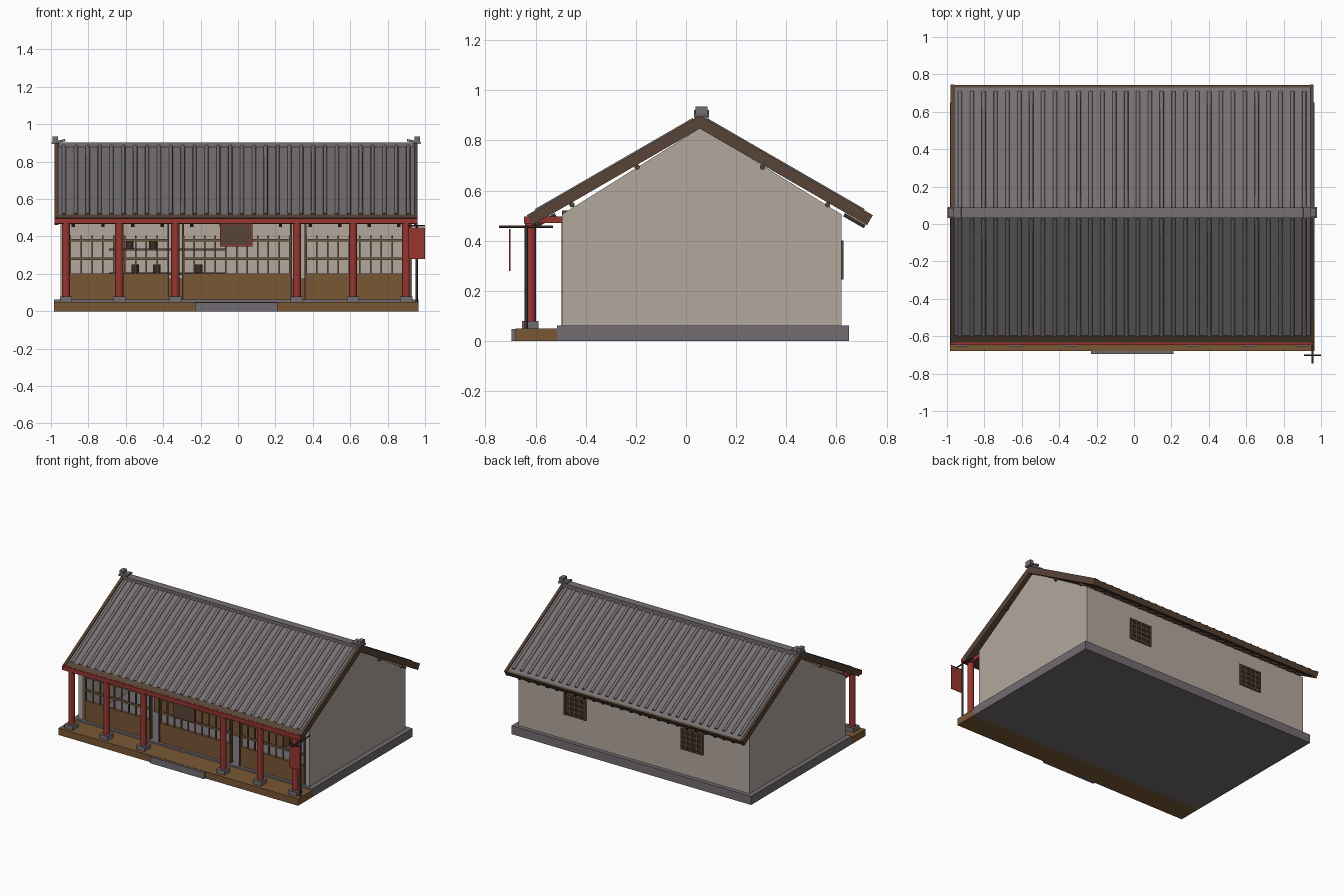
import bpy, math
from mathutils import Matrix, Vector

cube = bpy.data.objects.get("Cube")
if cube:
    bpy.data.objects.remove(cube, do_unlink=True)


def material(name, r, g, b):
    m = bpy.data.materials.new(name)
    m.use_nodes = True
    m.diffuse_color = (r, g, b, 1)
    m.node_tree.nodes["Principled BSDF"].inputs["Base Color"].default_value = (r, g, b, 1)
    return m


PLASTER = material("warm plaster", .45, .39, .34)
TILE = material("grey roof tile", .18, .16, .165)
STONE = material("grey stone", .17, .15, .165)
WOOD = material("brown wood", .19, .095, .035)
LATTICE = material("lattice wood", .17, .105, .05)
DARK = material("dark wood", .095, .057, .037)
BLACK = material("blackened wood", .045, .027, .02)
RED = material("red lacquer", .31, .037, .03)

CX = -0.01                 # house centre line
RIDGE_Y, RIDGE_Z, RUN = 0.055, 0.90, 0.69
PITCH = math.radians(30)
SLOPE = RUN / math.cos(PITCH)


def mesh_object(name, verts, faces, mat):
    me = bpy.data.meshes.new(name)
    me.from_pydata(verts, [], faces)
    me.materials.append(mat)
    ob = bpy.data.objects.new(name, me)
    bpy.context.collection.objects.link(ob)
    return ob


def prism(name, profile, x0, x1, mat):
    """Extrude a (y, z) outline along x."""
    n = len(profile)
    verts = [(x, y, z) for x in (x0, x1) for y, z in profile]
    faces = [tuple(reversed(range(n))), tuple(range(n, 2 * n))]
    faces += [(i, (i + 1) % n, (i + 1) % n + n, i + n) for i in range(n)]
    return mesh_object(name, verts, faces, mat)


def box(name, xs, ys, zs, mat):
    (y0, y1), (z0, z1) = ys, zs
    return prism(name, [(y0, z0), (y1, z0), (y1, z1), (y0, z1)], *xs, mat)


def rod(name, a, b, r, mat, sides=12):
    a, b = Vector(a), Vector(b)
    turn = (b - a).to_track_quat('Z', 'Y').to_matrix()
    ring = [turn @ Vector((r * math.cos(t), r * math.sin(t), 0))
            for t in (2 * math.pi * i / sides for i in range(sides))]
    faces = [tuple(reversed(range(sides))), tuple(range(sides, 2 * sides))]
    faces += [(i, (i + 1) % sides, (i + 1) % sides + sides, i + sides) for i in range(sides)]
    ob = mesh_object(name, [a + v for v in ring] + [b + v for v in ring], faces, mat)
    for f in ob.data.polygons:
        f.use_smooth = len(f.vertices) == 4
    return ob


def on_slope(side, s, n):
    """(y, z) at distance s down the slope and n above its top line."""
    return (RIDGE_Y + side * (s * math.cos(PITCH) + n * math.sin(PITCH)),
            RIDGE_Z - s * math.sin(PITCH) + n * math.cos(PITCH))


def slope_board(name, side, s0, s1, n0, n1, x0, x1, mat):
    pts = [on_slope(side, *p) for p in ((s0, n0), (s1, n0), (s1, n1), (s0, n1))]
    if side < 0:
        pts.reverse()
    return prism(name, pts, x0, x1, mat)


# Ground: stone base, timber porch, front step
box("stone_base", (CX - .975, CX + .975), (-.515, .65), (0, .062), STONE)
box("porch_deck", (CX - .975, CX + .975), (-.68, -.513), (0, .05), WOOD)
box("front_step", (CX - .22, CX + .22), (-.695, -.64), (0, .048), STONE)

# Walls: two gables and the back
gable = [(-.495, .06), (.62, .06), (.62, .505), (RIDGE_Y + .006, .852), (-.495, .505)]
for side, word in ((-1, "right"), (1, "left")):
    x = sorted((CX + side * .905, CX + side * .94))
    prism("gable_wall_" + word, gable, *x, PLASTER)
box("back_wall", (CX - .91, CX + .91), (.585, .62), (.06, .505), PLASTER)
box("front_lintel", (CX - .91, CX + .91), (-.495, -.465), (.475, .52), DARK)

# Roof slopes with boards, tile ribs, rafters and barge boards
for side, word in ((-1, "front"), (1, "back")):
    slope_board("roof_tiles_" + word, side, 0, SLOPE - .012, -.022, -.008, CX - .95, CX + .95, TILE)
    slope_board("roof_boards_" + word, side, .02, SLOPE - .012, -.042, -.022, CX - .95, CX + .95, DARK)
    slope_board("eave_board_" + word, side, SLOPE - (.04 if side < 0 else .014), SLOPE,
                -.042, -.004, CX - .95, CX + .95, DARK)
    for i in range(30):
        x = CX - .92 + i * 1.84 / 29
        p, q = on_slope(side, .03, -.006), on_slope(side, SLOPE - .04, -.006)
        rod("tile_rib_" + word, (x, *p), (x, *q), .011, TILE, 8)
    count = 12 if side < 0 else 24
    for i in range(count):
        x = CX - .87 + i * 1.74 / (count - 1)
        slope_board("rafter_" + word, side, SLOPE - .1, SLOPE - .005,
                    -.063, -.048, x - .009, x + .009, BLACK)
    for end in (-1, 1):
        x = CX + end * .96
        slope_board("barge_board_" + word, side, 0, SLOPE, -.046, 0, x - .01, x + .01, DARK)
    for s in (.32, .62):
        y, z = on_slope(side, s, -.054)
        rod("purlin_" + word, (CX - .955, y, z), (CX + .955, y, z), .011, DARK, 8)

# Ridge cap and end ornaments
box("ridge_cap", (CX - .95, CX + .95), (RIDGE_Y - .022, RIDGE_Y + .034), (.87, .902), TILE)
for end in (-1, 1):
    x = CX + end * .95
    plate = box("ridge_end_plate", (-.037, .037), (-.03, .03), (-.006, .006), STONE)
    plate.matrix_world = (Matrix.Translation((x, RIDGE_Y + .007, .907))
                          @ Matrix.Rotation(math.radians(end * 12), 4, 'Y'))
    x += end * .018
    box("ridge_end_block", (x - .015, x + .015), (RIDGE_Y - .017, RIDGE_Y + .03), (.90, .935), STONE)

# Porch columns on plinths, with tie beams back to the wall
for u in (-.91, -.625, -.325, .325, .625, .91):
    x = CX + u
    box("column_plinth", (x - .033, x + .033), (-.655, -.588), (.05, .08), STONE)
    rod("porch_column", (x, -.62, .08), (x, -.62, .475), .022, RED, 16)
    box("tie_beam", (x - .015, x + .015), (-.62, -.47), (.47, .497), RED)
box("front_beam", (CX - .97, CX + .97), (-.647, -.6), (.468, .497), RED)

# Front screens: solid lower panels with open lattice above
for x0, x1 in ((-.9, -.37), (-.295, .28), (.36, .885)):
    box("lower_panel", (x0, x1), (-.495, -.475), (.06, .203), WOOD)
    n = round((x1 - x0) / .057)
    for i in range(n + 1):
        x = x0 + .004 + i * (x1 - x0 - .008) / n
        box("lattice_upright", (x - .004, x + .004), (-.491, -.481), (.2, .405), LATTICE)
    for z in (.28, .38):
        box("lattice_rail", (x0, x1), (-.494, -.48), (z - .007, z + .007), LATTICE)
for x in (-.373, -.295, .283, .36):
    box("door_jamb", (x - .005, x + .005), (-.497, -.47), (.06, .475), DARK)

# Interior: counter, shelves and jars
box("counter", (-.6, .45), (-.12, .05), (.06, .175), WOOD)
for z in (.2, .33):
    box("shelf", (-.69, -.07), (.47, .585), (z - .006, z + .006), DARK)
for x, z in ((-.55, .206), (-.435, .206), (-.21, .206), (-.58, .336), (-.455, .336)):
    rod("jar", (x, .52, z), (x, .52, z + .045), .02, BLACK, 10)

# Hanging name board, left blank
box("plaque_frame", (CX - .087, CX + .087), (-.615, -.603), (.347, .47), RED)
box("plaque_face", (CX - .08, CX + .08), (-.619, -.614), (.354, .465), DARK)

# Back windows with crossed bars
for u in (-.475, .475):
    x = CX + u
    box("window_backing", (x - .09, x + .09), (.615, .623), (.245, .4), BLACK)
    for i in range(5):
        dx, z = x - .084 + i * .042, .251 + i * .0358
        box("window_upright", (dx - .006, dx + .006), (.62, .629), (.245, .4), DARK)
        box("window_rail", (x - .09, x + .09), (.62, .628), (z - .006, z + .006), DARK)

# Corner post with a hanging banner
rod("banner_post", (.955, -.637, .05), (.955, -.637, .46), .007, BLACK, 8)
rod("banner_arm", (.955, -.745, .456), (.955, -.53, .456), .005, BLACK, 8)
rod("banner_crossbar", (.91, -.703, .456), (1, -.703, .456), .004, BLACK, 8)
box("banner", (.912, 1), (-.706, -.7), (.28, .447), RED)
